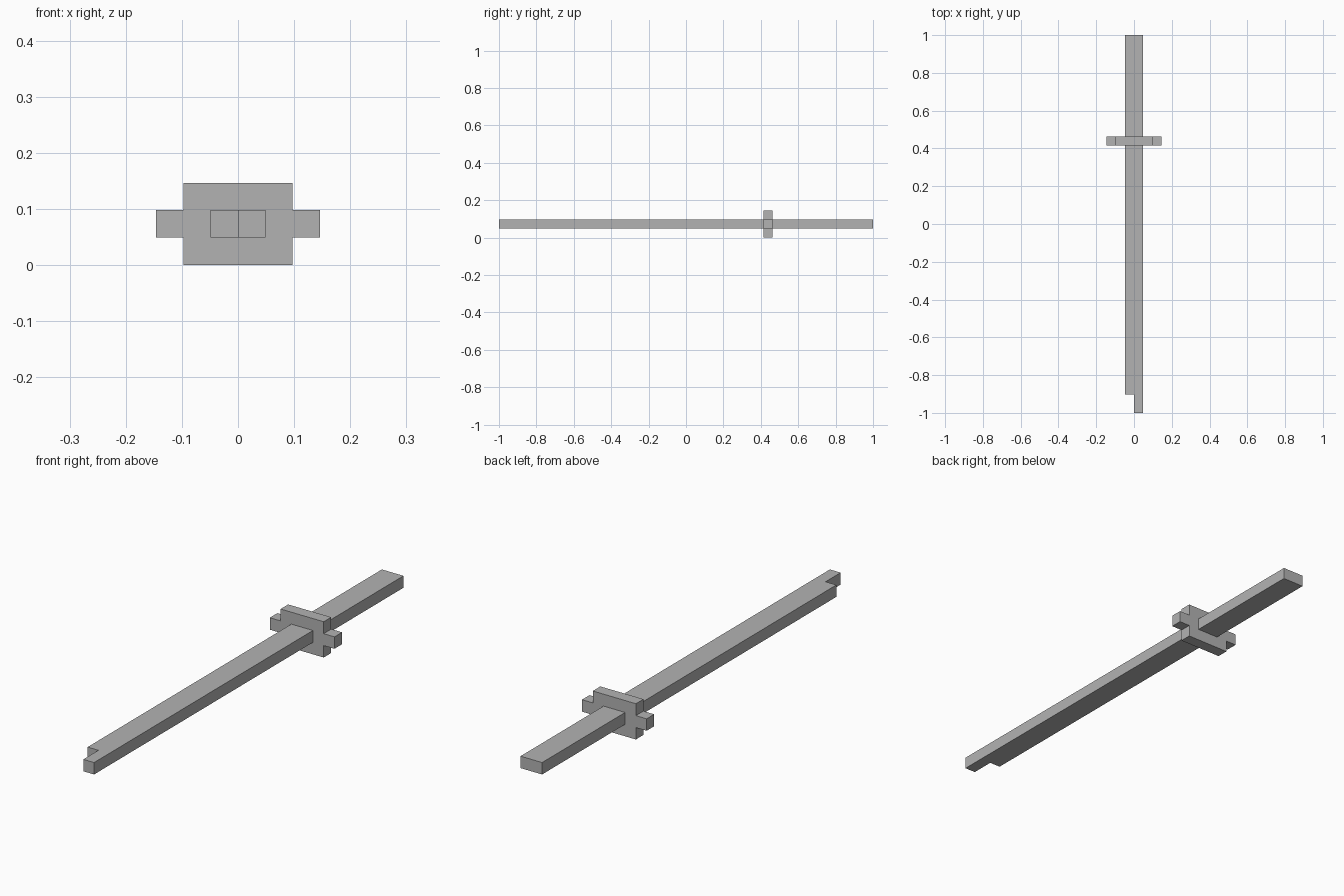
import bpy
import bmesh
from mathutils import Vector

U = 2 / 41  # one block of the design

cube = bpy.data.objects.get("Cube")
if cube:
    bpy.data.objects.remove(cube, do_unlink=True)

grey = bpy.data.materials.new("plain grey")
grey.use_nodes = True
colour = (0.45, 0.45, 0.45, 1)
grey.diffuse_color = colour
grey.node_tree.nodes["Principled BSDF"].inputs["Base Color"].default_value = colour


def prism(name, outline, direction):
    """Extrude a flat outline, both given in blocks."""
    bm = bmesh.new()
    face = bm.faces.new([bm.verts.new(Vector(p) * U) for p in outline])
    result = bmesh.ops.extrude_face_region(bm, geom=[face])
    moved = [v for v in result["geom"] if isinstance(v, bmesh.types.BMVert)]
    bmesh.ops.translate(bm, verts=moved, vec=Vector(direction) * U)
    bmesh.ops.recalc_face_normals(bm, faces=bm.faces)
    mesh = bpy.data.meshes.new(name)
    bm.to_mesh(mesh)
    bm.free()
    mesh.materials.append(grey)
    obj = bpy.data.objects.new(name, mesh)
    bpy.context.collection.objects.link(obj)
    return obj


front, back = -20.5, 20.5
guard_front = front + 29
guard_back = guard_front + 1

# Blade with a stepped tip, longer on the left
blade = [(0, front), (1, front), (1, guard_front),
         (-1, guard_front), (-1, front + 2), (0, front + 2)]
prism("blade", [(x, y, 1) for x, y in blade], (0, 0, 1))

# Cross-shaped guard plate
half = [(2, 0), (2, 1), (3, 1), (3, 2), (2, 2), (2, 3)]
cross = half + [(-x, z) for x, z in reversed(half)]
prism("guard", [(x, guard_front, z) for x, z in cross], (0, 1, 0))

# Handle
grip = [(-1, guard_back), (1, guard_back), (1, back), (-1, back)]
prism("handle", [(x, y, 1) for x, y in grip], (0, 0, 1))
